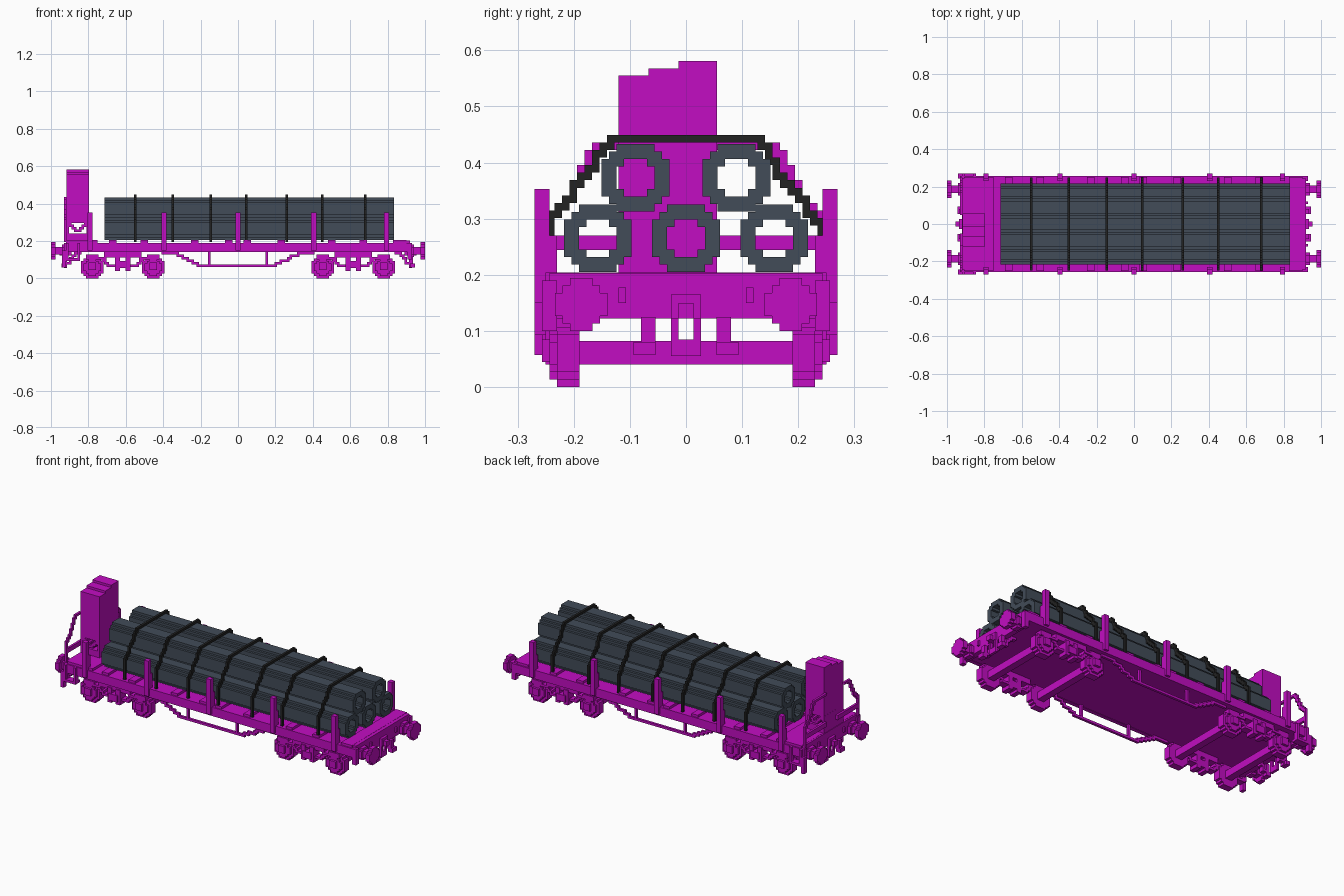
import bpy, bmesh
from mathutils import Vector

V = 0.0134  # size of one block

if "Cube" in bpy.data.objects:
    bpy.data.objects.remove(bpy.data.objects["Cube"])


def material(name, rgb):
    m = bpy.data.materials.new(name)
    m.use_nodes = True
    m.diffuse_color = (*rgb, 1)
    m.node_tree.nodes["Principled BSDF"].inputs["Base Color"].default_value = (*rgb, 1)
    return m


MAGENTA = material("magenta paint", (0.54, 0.004, 0.54))
SLATE = material("slate pipe", (0.054, 0.072, 0.098))
BLACK = material("black strap", (0.016, 0.016, 0.016))


def finish(name, bm, mat):
    bmesh.ops.recalc_face_normals(bm, faces=bm.faces)
    mesh = bpy.data.meshes.new(name)
    bm.to_mesh(mesh)
    bm.free()
    mesh.materials.append(mat)
    ob = bpy.data.objects.new(name, mesh)
    bpy.context.collection.objects.link(ob)
    return ob


def box(name, x, y, z, mat=MAGENTA):
    """Block from (low, high) pairs."""
    bm = bmesh.new()
    bmesh.ops.create_cube(bm, size=1)
    for v in bm.verts:
        v.co = [(a + b) / 2 + c * (b - a) for c, (a, b) in zip(v.co, (x, y, z))]
    return finish(name, bm, mat)


def both(x, s):
    return tuple(sorted((x[0] * s, x[1] * s)))


def stepped(name, cells, axis, centre, span, mat=MAGENTA):
    """Extrude a set of square cells along x or y; cells are (across, up)."""
    bm = bmesh.new()
    verts = {}

    def corner(i, j):
        if (i, j) not in verts:
            u, z = centre[0] + (i - 0.5) * V, centre[1] + (j - 0.5) * V
            verts[i, j] = bm.verts.new((span[0], u, z) if axis == "x" else (u, span[0], z))
        return verts[i, j]

    for i, j in sorted(cells):
        bm.faces.new([corner(i, j), corner(i + 1, j), corner(i + 1, j + 1), corner(i, j + 1)])
    geo = bmesh.ops.extrude_face_region(bm, geom=bm.faces[:], use_keep_orig=True)["geom"]
    d = span[1] - span[0]
    move = Vector((d, 0, 0) if axis == "x" else (0, d, 0))
    bmesh.ops.translate(bm, vec=move, verts=[g for g in geo if isinstance(g, bmesh.types.BMVert)])
    return finish(name, bm, mat)


def disc(r, cut):
    R = range(-r, r + 1)
    return {(i, j) for i in R for j in R if abs(i) + abs(j) <= cut}


def path(points):
    """Edge-connected cells along a polyline."""
    cells = set()
    for (a, b), (c, d) in zip(points, points[1:]):
        n = max(round(abs(c - a) / V), round(abs(d - b) / V), 1) * 2
        last = None
        for k in range(n + 1):
            p = (round((a + (c - a) * k / n) / V), round((b + (d - b) * k / n) / V))
            if last and p[0] != last[0] and p[1] != last[1]:
                cells.add((last[0], p[1]))
            cells.add(p)
            last = p
    return cells


# Pipe load
ring = disc(4, 6) - disc(2, 3)
for y, z in [(-0.157, 0.265), (0, 0.265), (0.157, 0.265), (-0.09, 0.373), (0.09, 0.373)]:
    stepped("pipe", ring, "x", (y, z), (-0.715, 0.835), SLATE)

# Tie-down straps
half = [(0, 0.44), (0.134, 0.44), (0.175, 0.375), (0.236, 0.3), (0.236, 0.195)]
strap = path([(-y, z) for y, z in reversed(half)] + half)
for x in (-0.55, -0.35, -0.147, 0.043, 0.26, 0.45, 0.68):
    stepped("strap", strap, "x", (0, 0), (x - V / 2, x + V / 2), BLACK)

# Deck, cross battens and end beams
box("deck", (-0.91, 0.91), (-0.243, 0.243), (0.142, 0.19))
for x in (-0.67, -0.5, -0.23, -0.05, 0.05, 0.23, 0.5, 0.67):
    box("deck_batten", (x - 0.02, x + 0.02), (-0.25, 0.25), (0.188, 0.204))
box("brake_platform", (-0.91, -0.75), (-0.25, 0.25), (0.188, 0.204))
box("end_platform", (0.83, 0.9), (-0.25, 0.25), (0.188, 0.204))

for s in (-1, 1):
    # Side sills and stakes
    box("side_sill", (-0.91, 0.91), both((0.235, 0.257), s), (0.14, 0.19))
    for x in (-0.79, -0.395, 0, 0.405, 0.795):
        box("stake", (x - 0.0134, x + 0.0134), both((0.243, 0.27), s), (0.15, 0.353))
        box("stake_foot", (x - 0.0134, x + 0.0134), both((0.23, 0.245), s), (0.18, 0.27))

    # Truss rod and posts
    rod = path([(-0.4, 0.14), (-0.32, 0.127), (-0.19, 0.067), (0.19, 0.067), (0.32, 0.127), (0.4, 0.14)])
    stepped("truss_rod", rod, "y", (0, 0), both((0.222, 0.236), s))
    for x in (-0.155, 0.155):
        box("truss_post", (x - V / 2, x + V / 2), both((0.222, 0.236), s), (0.065, 0.145))

    # End beam, coupler and hoses
    box("end_beam", both((0.89, 0.92), s), (-0.243, 0.243), (0.122, 0.203))
    box("coupler_block", both((0.91, 0.935), s), (-0.027, 0.027), (0.122, 0.165))
    box("coupler_hook", both((0.925, 0.955), s), (-0.0134, 0.0134), (0.122, 0.15))
    box("coupler_link", both((0.915, 0.93), s), (-0.027, 0.027), (0.055, 0.085))
    for t in (-1, 1):
        box("coupler_side", both((0.915, 0.93), s), both((0.0134, 0.027), t), (0.08, 0.125))
        box("hose", both((0.915, 0.935), s), both((0.054, 0.08), t), (0.057, 0.125))
        box("hose_end", both((0.92, 0.945), s), both((0.054, 0.094), t), (0.057, 0.08))
        box("valve", both((0.915, 0.93), s), both((0.107, 0.12), t), (0.15, 0.177))
        brace = path([(0.85, 0.134), (0.875, 0.127), (0.91, 0.08)])
        stepped("end_brace", {(i * s, j) for i, j in brace}, "y", (0, 0), both((0.054, 0.08), t))

        # Buffers
        stepped("buffer_head", disc(3, 4), "x", (t * 0.187, 0.147), both((0.975, 1.0), s))
        stepped("buffer_stem", disc(1, 2), "x", (t * 0.187, 0.147), both((0.91, 0.98), s))
        stepped("buffer_base", disc(2, 3), "x", (t * 0.187, 0.147), both((0.91, 0.94), s))

        # Corner handle
        box("corner_handle", both((0.905, 0.93), s), both((0.23, 0.257), t), (0.1, 0.19))

    # Bogies: axles, wheels and side frames
    c = s * 0.616
    for x in (c - 0.163, c + 0.163):
        box("axle", (x - 0.02, x + 0.02), (-0.2, 0.2), (0.04, 0.082))
        for t in (-1, 1):
            stepped("wheel", disc(4, 6), "y", (x, 0.0603), both((0.19, 0.23), t))
            stepped("wheel_hub", disc(3, 4), "y", (x, 0.0603), both((0.228, 0.243), t))
            box("axle_box", (x - 0.02, x + 0.02), both((0.24, 0.257), t), (0.045, 0.085))
            box("axle_guard", (x - 0.034, x + 0.034), both((0.2, 0.243), t), (0.1, 0.127))
    for t in (-1, 1):
        box("bogie_beam", (c - 0.1, c + 0.1), both((0.195, 0.243), t), (0.112, 0.142))
        for u in (-1, 1):
            link = path([(0.04, 0.067), (0.08, 0.067), (0.11, 0.094)])
            stepped("bogie_link", {(i * u, j) for i, j in link}, "y", (c, 0), both((0.195, 0.236), t))
            arm = path([(0.08, 0.12), (0.13, 0.107)])
            stepped("bogie_arm", {(i * u, j) for i, j in arm}, "y", (c, 0), both((0.2, 0.243), t))
            box("spring_post", (c + u * 0.027 - 0.0134, c + u * 0.027 + 0.0134),
                both((0.195, 0.25), t), (0.04, 0.125))
        box("spring_box", (c - 0.027, c + 0.027), both((0.195, 0.257), t), (0.055, 0.094))

# Brake cabin with a roof stepped across the wagon
for y, top in [((-0.12, -0.067), 0.555), ((-0.067, -0.0134), 0.568), ((-0.0134, 0.055), 0.581)]:
    box("cabin", (-0.917, -0.797), y, (0.295, top))
for x in (-0.917, -0.81):
    box("cabin_leg_wall", (x, x + V), (-0.12, 0.055), (0.2, 0.297))
box("cabin_floor", (-0.905, -0.81), (-0.12, 0.055), (0.2, 0.24))
for u in (-1, 1):
    brace = path([(0.0, 0.25), (u * 0.05, 0.295)])
    stepped("cabin_brace", brace, "y", (-0.857, 0), (-0.12, 0.055))

# Hand rails and steps beside the cabin
for t, inner in ((-1, -0.12), (1, 0.055)):
    rail = path([(inner, 0.435), (t * 0.156, 0.435), (t * 0.187, 0.375), (t * 0.236, 0.308), (t * 0.236, 0.2)])
    stepped("hand_rail", rail, "x", (0, 0), (-0.93, -0.917))
    box("rail_bar", (-0.93, -0.917), both((0.05, 0.24), t), (0.244, 0.27))
    box("step_tread", (-0.92, -0.845), both((0.23, 0.27), t), (0.094, 0.108))
    for x in (-0.92, -0.858):
        box("step_side", (x, x + V), both((0.243, 0.27), t), (0.094, 0.19))
    box("lower_step", (-0.94, -0.92), both((0.243, 0.27), t), (0.057, 0.15))
